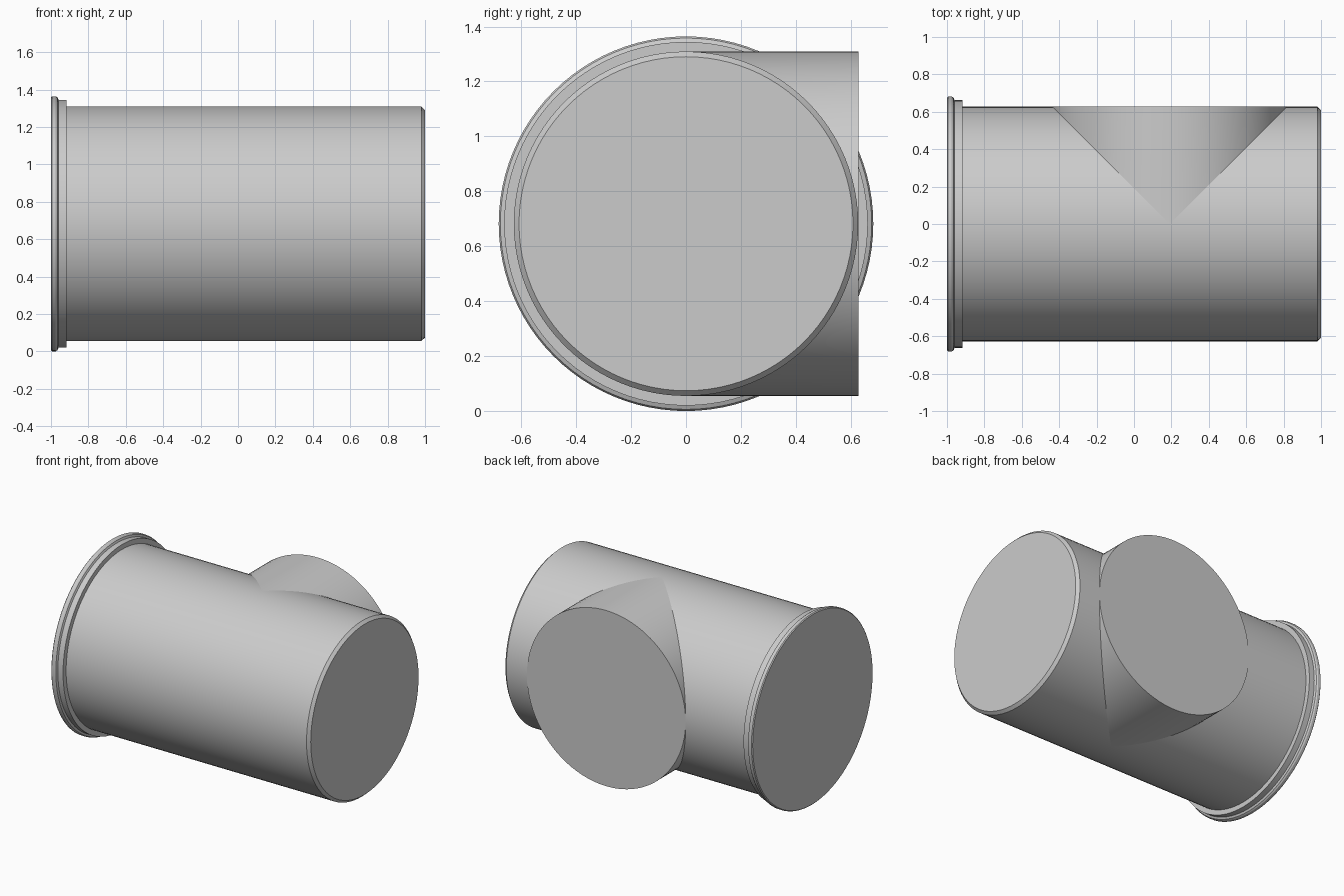
import bpy
import bmesh
from math import cos, sin, pi, radians

cube = bpy.data.objects.get("Cube")
if cube:
    bpy.data.objects.remove(cube, do_unlink=True)

SEG = 96
R = 0.627          # radius of both pipes
AXIS_Z = 0.682     # height of the pipe axes
BRANCH_X = 0.19    # position of the side branch
ANGLES = [2 * pi * i / SEG for i in range(SEG)]

grey = bpy.data.materials.new("plain grey")
grey.use_nodes = True
colour = (0.6, 0.6, 0.6, 1)
grey.diffuse_color = colour
grey.node_tree.nodes["Principled BSDF"].inputs["Base Color"].default_value = colour


def loft(name, rings):
    """Skin a list of closed rings and cap both ends."""
    bm = bmesh.new()
    loops = [[bm.verts.new(p) for p in ring] for ring in rings]
    for a, b in zip(loops, loops[1:]):
        for i in range(SEG):
            j = (i + 1) % SEG
            bm.faces.new((a[i], a[j], b[j], b[i]))
    bm.faces.new(loops[0])
    bm.faces.new(loops[-1])
    bmesh.ops.recalc_face_normals(bm, faces=bm.faces)
    mesh = bpy.data.meshes.new(name)
    bm.to_mesh(mesh)
    bm.free()
    mesh.materials.append(grey)
    obj = bpy.data.objects.new(name, mesh)
    bpy.context.collection.objects.link(obj)
    bpy.ops.object.select_all(action="DESELECT")
    obj.select_set(True)
    bpy.context.view_layer.objects.active = obj
    bpy.ops.object.shade_smooth_by_angle(angle=radians(30))
    return obj


# Main pipe: flange, stepped collar, long body and chamfered end
profile = [(-1, 0.676), (-0.994, 0.682), (-0.975, 0.682), (-0.965, 0.676),
           (-0.959, 0.662), (-0.918, 0.662), (-0.918, R),
           (0.98, R), (1, 0.608)]
loft("main_pipe", [[(x, r * cos(a), AXIS_Z + r * sin(a)) for a in ANGLES]
                   for x, r in profile])

# Side branch: its inner rim follows the saddle curve on the main pipe
saddle = [(BRANCH_X + R * cos(a), R * abs(cos(a)), AXIS_Z + R * sin(a))
          for a in ANGLES]
rim = [(x, R + 0.001, z) for x, y, z in saddle]
branch = loft("side_branch", [saddle, rim])

# Remove the hidden inner cap of the branch
bm = bmesh.new()
bm.from_mesh(branch.data)
inner = [f for f in bm.faces
         if len(f.verts) == SEG and min(v.co.y for v in f.verts) < R / 2]
bmesh.ops.delete(bm, geom=inner, context="FACES_ONLY")
bm.to_mesh(branch.data)
bm.free()
